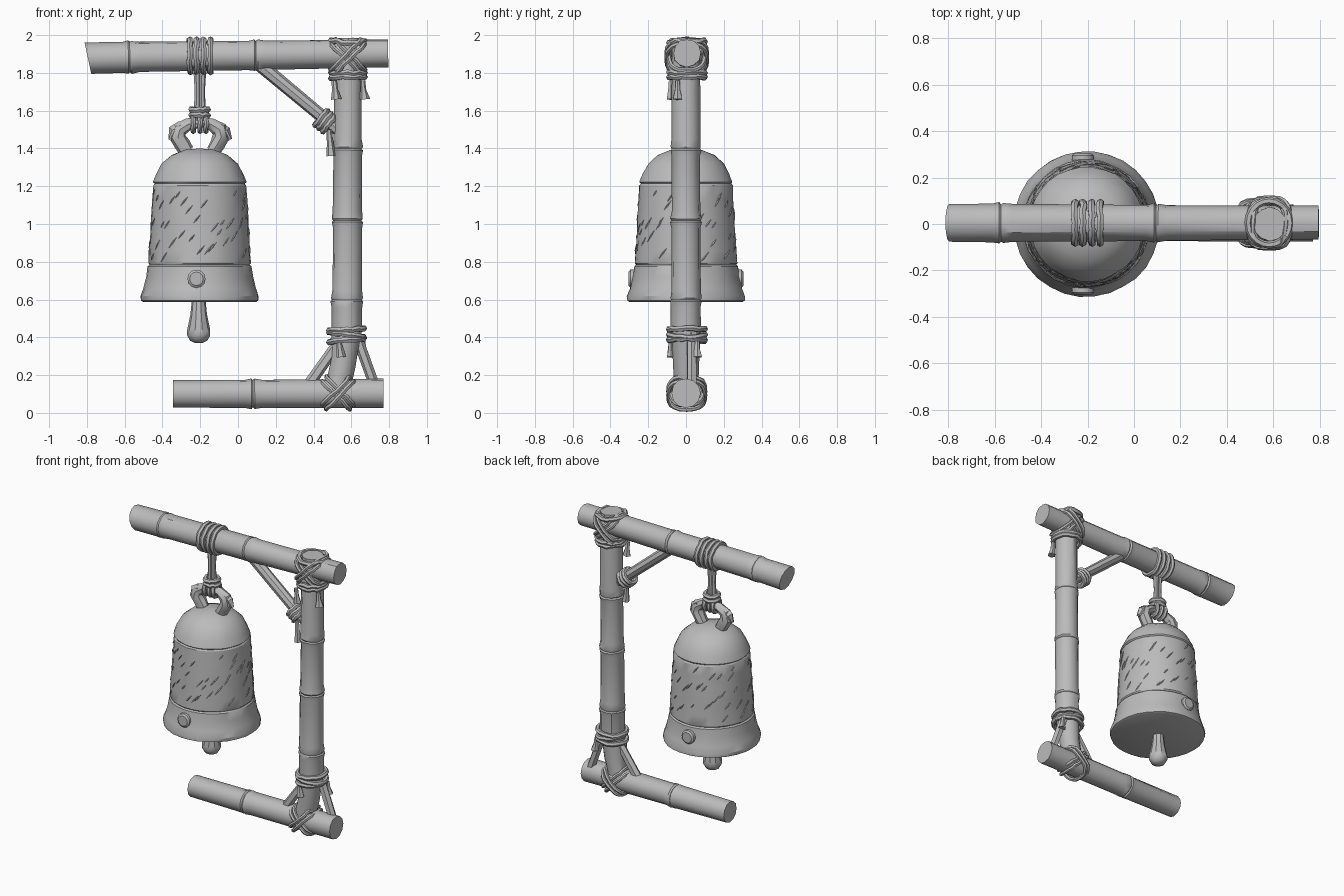
import bpy
import bmesh
import math
import random
from mathutils import Vector

random.seed(4)
X, Y, Z = Vector((1, 0, 0)), Vector((0, 1, 0)), Vector((0, 0, 1))

default_cube = bpy.data.objects.get("Cube")
if default_cube:
    bpy.data.objects.remove(default_cube, do_unlink=True)

grey = bpy.data.materials.new("plain grey")
grey.use_nodes = True
grey.diffuse_color = (0.5, 0.5, 0.5, 1)
grey.node_tree.nodes["Principled BSDF"].inputs["Base Color"].default_value = grey.diffuse_color


def finish(name, bm, angle=35):
    """Turn a bmesh into a shaded object with the shared material."""
    bmesh.ops.remove_doubles(bm, verts=bm.verts, dist=0.0002)
    bmesh.ops.recalc_face_normals(bm, faces=bm.faces)
    mesh = bpy.data.meshes.new(name)
    bm.to_mesh(mesh)
    bm.free()
    mesh.materials.append(grey)
    mesh.shade_smooth()
    mesh.set_sharp_from_angle(angle=math.radians(angle))
    obj = bpy.data.objects.new(name, mesh)
    bpy.context.collection.objects.link(obj)
    return obj


def sweep(bm, points, radii, sides=12, closed=False, ref=Y, jitter=0.0):
    """Sweep a polygon of varying radius along a path."""
    points = [Vector(p) for p in points]
    count = len(points)
    if not isinstance(radii, (list, tuple)):
        radii = [radii] * count
    loops = []
    for i, point in enumerate(points):
        if closed:
            tangent = points[(i + 1) % count] - points[i - 1]
        else:
            tangent = points[min(i + 1, count - 1)] - points[max(i - 1, 0)]
        side = tangent.cross(ref).normalized()
        other = tangent.cross(side).normalized()
        loop = []
        for k in range(sides):
            a = math.tau * k / sides
            r = max(radii[i] + random.uniform(-jitter, jitter), 0)
            loop.append(bm.verts.new(point + (side * math.cos(a) + other * math.sin(a)) * r))
        loops.append(loop)
    for i in range(count if closed else count - 1):
        low, high = loops[i], loops[(i + 1) % count]
        for k in range(sides):
            n = (k + 1) % sides
            bm.faces.new((low[k], low[n], high[n], high[k]))
    if not closed:
        bm.faces.new(loops[0])
        bm.faces.new(loops[-1])


def ring(bm, centre, u, v, thick=0.014, boxy=1.0, wobble=0.004):
    """Closed rope loop with half axes u and v."""
    points = []
    for k in range(20):
        a = math.tau * k / 20
        c, s = math.cos(a), math.sin(a)
        c = math.copysign(abs(c) ** boxy, c)
        s = math.copysign(abs(s) ** boxy, s)
        normal = u.cross(v).normalized()
        points.append(Vector(centre) + u * c + v * s + normal * random.uniform(-wobble, wobble))
    sweep(bm, points, thick, sides=6, closed=True, ref=u.cross(v))


def tail(bm, x, y, top, length=0.1):
    """Loose flared rope end."""
    path = [(x, y, top), (x + 0.005, y, top - length / 2), (x + 0.01, y, top - length)]
    sweep(bm, path, [0.013, 0.016, 0.027], sides=6, jitter=0.003)


def pole(name, start, end, radii, nodes, sides=12):
    """Bamboo-like pole: swollen joints at the given fractions of its length."""
    start, end = Vector(start), Vector(end)
    marks = {0: 0, 1: 0}
    length = (end - start).length
    for n in nodes:
        marks.update({n - 0.04 / length: 0, n - 0.008 / length: 0.006,
                      n: -0.001, n + 0.01 / length: 0.005, n + 0.05 / length: 0})
    ts = sorted(marks)
    path = [start.lerp(end, t) for t in ts]
    sizes = [radii[0] + (radii[1] - radii[0]) * t + marks[t] for t in ts]
    bm = bmesh.new()
    sweep(bm, path, sizes, sides, jitter=0.0025)
    return finish(name, bm)


# Timber frame
beam = pole("top_beam", (-0.795, 0.005, 1.88), (0.795, 0.005, 1.905), (0.083, 0.073), (0.14, 0.56))
for vert in beam.data.vertices:
    if vert.co.x < -0.75:
        vert.co.x -= (vert.co.z - 1.88) * 0.2
pole("post", (0.575, 0, 0.4), (0.585, 0, 1.985), (0.08, 0.072), (0.125, 0.39, 0.63))
pole("base_log", (-0.345, 0, 0.1), (0.77, 0, 0.105), (0.073, 0.077), (0.38,))
pole("upper_brace", (0.1, 0, 1.855), (0.53, 0, 1.5), (0.036, 0.034), (), 8)
pole("left_foot_brace", (0.62, 0.03, 0.43), (0.73, 0.03, 0.12), (0.028, 0.028), (), 6)
pole("right_foot_brace", (0.55, 0, 0.4), (0.355, 0, 0.12), (0.028, 0.03), (), 6)
bm = bmesh.new()
sweep(bm, [(0.53, 0, 0.14), (0.555, 0, 0.25), (0.575, 0, 0.44)], [0.066, 0.068, 0.078], jitter=0.002)
finish("post_foot", bm)

# Bell, modelled as a turned profile with two grooves
BELL_X = -0.203
profile = [(0, 1.4), (0.08, 1.393), (0.15, 1.365), (0.2, 1.32), (0.23, 1.265), (0.247, 1.222),
           (0.24, 1.214), (0.247, 1.205)]
profile += [(0.247 + 0.024 * k / 6, 1.2 - 0.068 * k) for k in range(1, 7)]
profile += [(0.266, 0.784), (0.275, 0.776), (0.283, 0.72), (0.297, 0.66), (0.314, 0.618),
            (0.312, 0.594), (0.3, 0.588)]
bm = bmesh.new()
sweep(bm, [(BELL_X, 0, z) for r, z in profile], [r for r, z in profile], sides=30, jitter=0.0025)
finish("bell", bm, 30)

# Slanted hammer marks on the bell wall
bm = bmesh.new()
for k in range(80):
    a = math.tau * k / 80 + random.uniform(-0.03, 0.03)
    z = random.uniform(0.82, 1.18)
    r = 0.247 + (1.2 - z) * 0.058
    reach = random.uniform(0.06, 0.12)
    path = []
    for t in (-0.5, 0, 0.5):
        b = a + reach * t * 1.6
        path.append((BELL_X + r * math.cos(b), r * math.sin(b), z + reach * t * 0.5))
    sweep(bm, path, [0.001, 0.005, 0.001], sides=4, ref=Z)
finish("hammer_marks", bm)

# Round bosses front and back
bm = bmesh.new()
for y in (-1, 1):
    path = [(-0.22, y * d, 0.71) for d in (0.25, 0.295, 0.304)]
    sweep(bm, path, [0.048, 0.048, 0.036], sides=12, ref=Z)
finish("bell_bosses", bm)

# Clapper
bm = bmesh.new()
clapper = [(0.034, 0.62), (0.044, 0.52), (0.061, 0.44), (0.061, 0.41), (0.045, 0.382), (0.02, 0.37)]
sweep(bm, [(-0.208, 0, z) for r, z in clapper], [r for r, z in clapper], sides=10)
finish("clapper", bm)

# Horned hanger on the crown, mirrored left and right
bm = bmesh.new()
for s in (-1, 1):
    path = [(BELL_X + s * dx, 0, z) for dx, z in
            ((0, 1.535), (0.06, 1.528), (0.105, 1.5), (0.115, 1.46), (0.095, 1.425), (0.07, 1.385))]
    sweep(bm, path, [0.026, 0.032, 0.04, 0.045, 0.043, 0.038], sides=8, jitter=0.004)
    # ragged outer curl
    path = [(BELL_X + s * dx, 0, z) for dx, z in ((0.09, 1.51), (0.135, 1.485), (0.16, 1.445))]
    sweep(bm, path, [0.035, 0.032, 0.012], sides=6, jitter=0.006)
finish("bell_hanger", bm)

# Hanging rope: coils on the beam, two strands, knot, loops through the hanger
bm = bmesh.new()
for k in range(4):
    ring(bm, (-0.255 + 0.036 * k, 0.005, 1.89), Y * 0.088, Z * 0.087, 0.016)
for dx in (-0.016, 0.016):
    sweep(bm, [(BELL_X + dx, 0, 1.82), (BELL_X + dx * 0.8, 0, 1.7), (BELL_X + dx, 0, 1.54)],
          [0.019, 0.015, 0.02], sides=7)
for z in (1.575, 1.605):
    ring(bm, (BELL_X, 0, z), X * 0.044, Y * 0.044, 0.016)
for k in (-1, 0, 1):
    ring(bm, (BELL_X + 0.033 * k, 0, 1.535), Y * 0.042, Z * 0.045, 0.014)
finish("hanging_rope", bm)


def cross_lashing(bm, x, z, half, depth):
    """Doubled diagonal loops crossing over a joint."""
    for s in (-1, 1):
        diagonal = (X + Z * s) * half
        for k in (-1, 1):
            offset = (X - Z * s) * 0.011 * k
            ring(bm, Vector((x, 0.004, z)) + offset, diagonal, Y * (depth + 0.006 * s), 0.013, 0.7)


# Lashing where beam and post meet
bm = bmesh.new()
cross_lashing(bm, 0.582, 1.885, 0.08, 0.1)
for z in (1.775, 1.8, 1.965):
    ring(bm, (0.582, 0.005, z), X * 0.09, Y * 0.095, 0.016, wobble=0.008)
tail(bm, 0.51, -0.08, 1.76)
tail(bm, 0.66, -0.045, 1.76)
finish("top_lashing", bm)

# Lashing at the foot of the upper brace
bm = bmesh.new()
along = Vector((0.43, 0, -0.355)).normalized()
across = along.cross(Y)
for k in (-1, 0, 1):
    ring(bm, Vector((0.46, 0, 1.545)) + along * 0.026 * k, across * 0.05, Y * 0.05, 0.016)
tail(bm, 0.482, -0.03, 1.5, 0.14)
finish("brace_lashing", bm)

# Lashing around the lower post
bm = bmesh.new()
for k, tilt in enumerate((0.1, -0.15, 0.05)):
    ring(bm, (0.575, 0.005, 0.385 + 0.028 * k), X * 0.093 + Z * 0.093 * tilt, Y * 0.096, 0.016)
tail(bm, 0.535, -0.08, 0.38, 0.085)
tail(bm, 0.66, 0.06, 0.38, 0.085)
finish("post_lashing", bm)

# Lashing where post and base meet
bm = bmesh.new()
cross_lashing(bm, 0.53, 0.105, 0.074, 0.09)
finish("base_lashing", bm)
